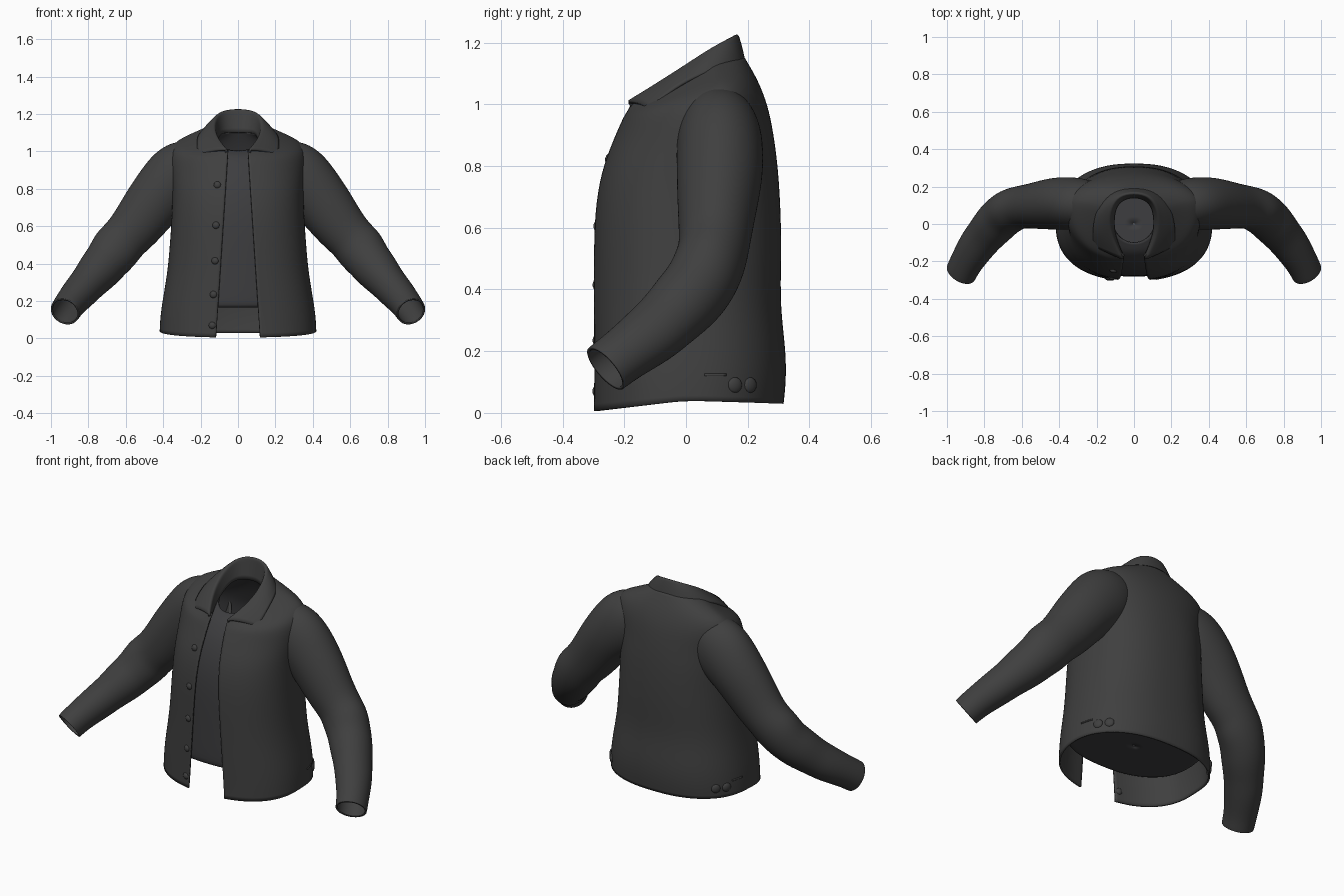
import bpy, bmesh, math
from mathutils import Vector

if "Cube" in bpy.data.objects:
    bpy.data.objects.remove(bpy.data.objects["Cube"])


def material(name, rgb):
    m = bpy.data.materials.new(name)
    m.diffuse_color = (*rgb, 1)
    m.use_nodes = True
    m.node_tree.nodes["Principled BSDF"].inputs["Base Color"].default_value = m.diffuse_color
    return m


CLOTH = material("charcoal cloth", (0.05, 0.05, 0.05))
SHIRT = material("dark shirt grey", (0.047, 0.047, 0.05))


def loft(name, rows, closed, mat, thick=0.01, levels=2):
    """Skin rows of points into a thin smooth cloth surface."""
    bm = bmesh.new()
    grid = [[bm.verts.new(p) for p in row] for row in rows]
    n = len(rows[0])
    for a, b in zip(grid, grid[1:]):
        for i in range(n if closed else n - 1):
            j = (i + 1) % n
            bm.faces.new((a[i], a[j], b[j], b[i]))
    bmesh.ops.recalc_face_normals(bm, faces=bm.faces)
    for f in bm.faces:
        f.smooth = True
    me = bpy.data.meshes.new(name)
    bm.to_mesh(me)
    bm.free()
    me.materials.append(mat)
    ob = bpy.data.objects.new(name, me)
    bpy.context.collection.objects.link(ob)
    sub = ob.modifiers.new("smooth", 'SUBSURF')
    sub.levels = sub.render_levels = levels
    sub.boundary_smooth = 'PRESERVE_CORNERS'
    sol = ob.modifiers.new("thickness", 'SOLIDIFY')
    sol.thickness = thick
    sol.offset = 0
    return ob


def squareness(r):
    """Rings are a little squarer than an ellipse below the chest."""
    return 2.35 if r[0] < .8 else 2.1


def ring_point(r, t):
    """Point on an egg-shaped ring, t measured from the front."""
    zf, zs, zb, hw, yf, yb, yc = r
    e = 2 / squareness(r)
    sx, s = (math.copysign(abs(v) ** e, v) for v in (math.sin(t), -math.cos(t)))
    y = yc + s * (yb - yc if s > 0 else yc - yf)
    z = zs + abs(s) * ((zb if s > 0 else zf) - zs)
    return Vector((hw * sx, y, z))


def angle_at(r, x):
    return math.asin(min(.95, x / r[3]) ** (squareness(r) / 2))


# Rings: front z, side z, back z, half width, front y, back y, widest y
body = [
    (.005, .04, .03, .415, -.30, .312, .0),
    (.10, .11, .10, .412, -.298, .320, .0),
    (.20, .20, .20, .40, -.298, .320, .0),
    (.35, .35, .35, .373, -.298, .300, .0),
    (.50, .50, .50, .36, -.298, .305, .0),
    (.65, .65, .65, .35, -.294, .303, .0),
    (.78, .78, .78, .345, -.273, .295, .02),
    (.88, .88, .88, .355, -.235, .283, .05),
    (.94, .98, .98, .365, -.208, .265, .09),
    (.96, 1.045, 1.05, .345, -.198, .24, .10),
    (.975, 1.085, 1.10, .26, -.19, .215, .10),
    (1.0, 1.13, 1.15, .15, -.183, .185, .08),
]

# Jacket body, open down the front
rows = []
for r in body:
    t0 = angle_at(r, .118 - .065 * r[0])
    rows.append([ring_point(r, t0 + (2 * math.pi - 2 * t0) * i / 40) for i in range(41)])
loft("jacket_body", rows, False, CLOTH)

# Shirt under the jacket, closed underneath
inset = .02
shirt = [(zf, zs, zb, hw - inset, yf + inset, yb - inset, yc)
         for zf, zs, zb, hw, yf, yb, yc in body[2:8]]
hem = (.17,) * 3 + shirt[0][3:]
cap = [(.17, .17, .17, hem[3] * f, hem[4] * f, hem[5] * f, 0) for f in (.01, .5, .97)]
shirt = cap + [hem] + shirt[1:] + [
    (.92, .94, .94, .33, -.19, .235, .08),
    (.955, .99, 1.0, .29, -.165, .21, .08),
    (.98, 1.04, 1.06, .2, -.14, .18, .07),
    (1.0, 1.07, 1.11, .12, -.10, .15, .05),
]
loft("inner_shirt", [[ring_point(r, 2 * math.pi * i / 32) for i in range(32)] for r in shirt],
     True, SHIRT)

# Sleeves: centre x, y, z, half depth, half height
arm = [
    (.22, .105, .93, .115, .135), (.27, .107, .908, .13, .162), (.33, .11, .862, .138, .175),
    (.415, .11, .775, .137, .155), (.485, .102, .682, .127, .146),
    (.555, .095, .587, .115, .133), (.61, .09, .53, .11, .123),
    (.655, .075, .478, .112, .132), (.70, .045, .415, .112, .116),
    (.745, .0, .362, .112, .113), (.795, -.058, .303, .102, .096),
    (.84, -.113, .253, .10, .092), (.895, -.20, .19, .086, .08),
    (.92, -.25, .152, .085, .078), (.925, -.26, .144, .084, .076),
]
for side, label in ((1, "left"), (-1, "right")):
    rows = []
    for i, (x, y, z, ry, rz) in enumerate(arm):
        p = Vector(arm[max(i - 1, 0)][:3])
        q = Vector(arm[min(i + 1, len(arm) - 1)][:3])
        d = (q - p).normalized()
        a = Vector((0, 1, 0))
        a = (a - d * a.dot(d)).normalized()
        b = d.cross(a)
        row = []
        for k in range(20):
            t = 2 * math.pi * k / 20
            v = Vector((x, y, z)) + a * ry * math.cos(t) + b * rz * math.sin(t)
            row.append((v.x * side, v.y, v.z))
        rows.append(row)
    loft(label + "_sleeve", rows, True, CLOTH)

# Folded collar: inner base, fold line and outer edge, from back to front
inner = [(0, .15, 1.10), (.07, .13, 1.10), (.105, .08, 1.09), (.112, 0, 1.05),
         (.10, -.08, 1.01), (.06, -.172, .985)]
fold = [(0, .168, 1.230), (.08, .153, 1.220), (.122, .09, 1.187), (.132, 0, 1.125),
        (.11, -.09, 1.068), (.062, -.187, 1.008)]
edge = [(0, .192, 1.135), (.11, .178, 1.13), (.19, .1, 1.115), (.215, 0, 1.075),
        (.218, -.065, 1.03), (.212, -.118, .98)]


def mirrored(half):
    return [(-x, y, z) for x, y, z in half[:0:-1]] + half


def blend(p, q, f, lift=0):
    return [tuple(a + (b - a) * f + (lift if k == 2 else 0) for k, (a, b) in enumerate(zip(u, v)))
            for u, v in zip(p, q)]


collar = [inner, blend(inner, fold, .8), fold, blend(fold, edge, .2, .005),
          blend(fold, edge, .6, .01), edge]
loft("collar", [mirrored(h) for h in collar], False, CLOTH, .012)


def button(name, p, nx, ny, radius, depth):
    """Small domed button facing outward."""
    bpy.ops.mesh.primitive_uv_sphere_add(segments=16, ring_count=8, radius=radius, location=p)
    ob = bpy.context.object
    ob.name = name
    ob.scale = (1, 1, depth)
    ob.rotation_euler = Vector((nx, ny, 0)).to_track_quat('Z', 'Y').to_euler()
    ob.data.materials.append(CLOTH)
    bpy.ops.object.shade_smooth()


def on_body(t, z):
    """Point of the jacket surface at angle t and height z."""
    for r, s in zip(body, body[1:]):
        p, q = ring_point(r, t), ring_point(s, t)
        if p.z <= z <= q.z:
            return p.lerp(q, (z - p.z) / (q.z - p.z))


# Front buttons on one placket
t = -angle_at(body[4], .12)
for i, z in enumerate((.07, .235, .415, .605, .82)):
    button("front_button_%d" % (i + 1), on_body(t, z), -.25, -1, .02, .7)

# Waist adjuster buttons and narrow tabs at the back of each hip
for side, label in ((1, "left"), (-1, "right")):
    for i, ang in enumerate((116, 127)):
        t = math.radians(ang)
        p = on_body(t, .09)
        button("%s_hip_button_%d" % (label, i + 1), (p.x * side, p.y, p.z),
               side * math.sin(t), -math.cos(t), .026, .5)
    tab = []
    for z in (.119, .127):
        row = []
        for k in range(4):
            t = math.radians(98 + 4 * k)
            p = on_body(t, z)
            row.append(((p.x + .003 * math.sin(t)) * side, p.y - .003 * math.cos(t), z))
        tab.append(row)
    loft(label + "_hip_tab", tab, False, CLOTH, .006, 1)
